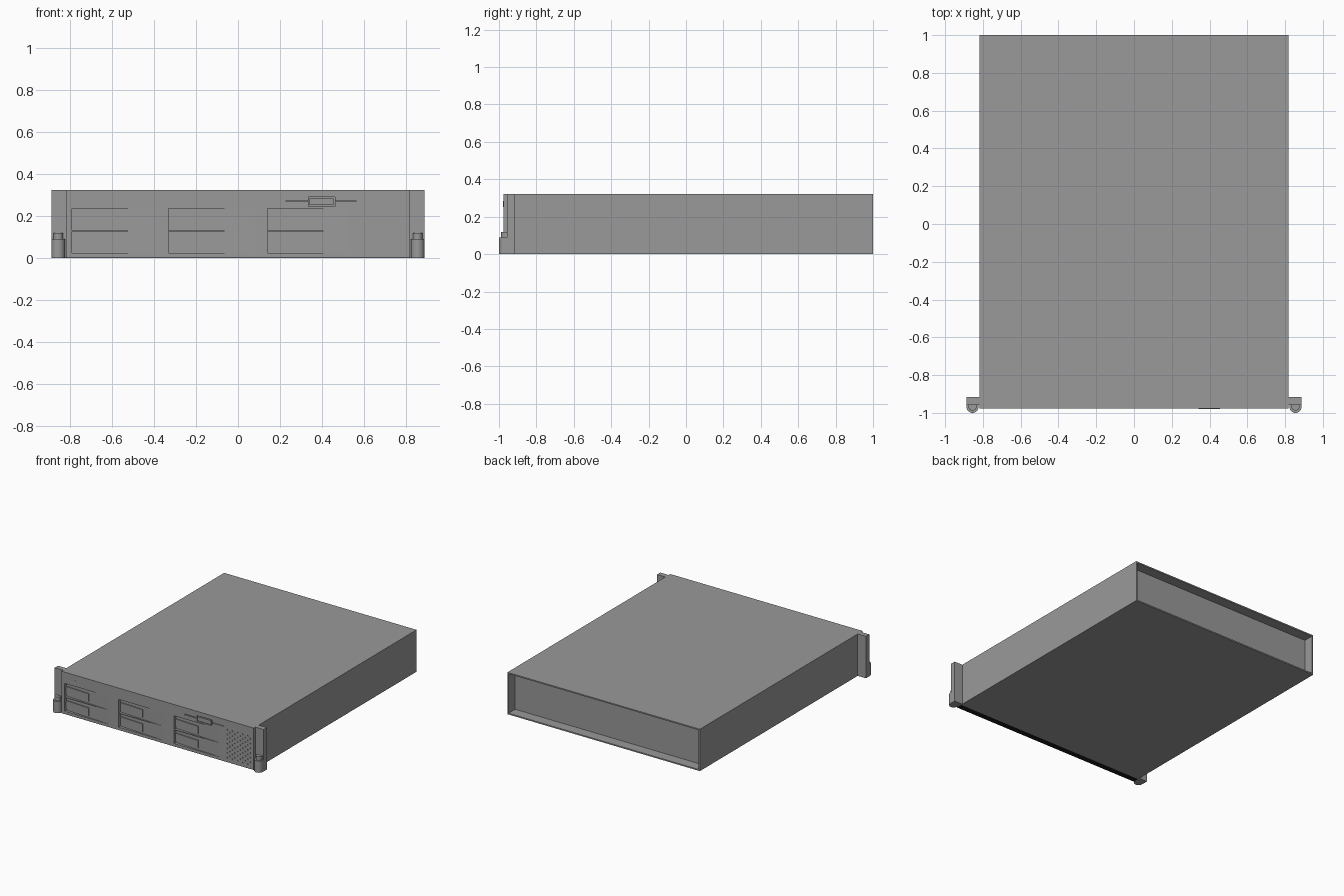
import bpy, bmesh, math
from mathutils import Matrix

if "Cube" in bpy.data.objects:
    bpy.data.objects.remove(bpy.data.objects["Cube"])

FRONT = -0.977   # front surface of the bezel
H = 0.322        # overall height


def material(name, value):
    mat = bpy.data.materials.new(name)
    mat.diffuse_color = (value, value, value, 1)
    mat.use_nodes = True
    mat.node_tree.nodes["Principled BSDF"].inputs["Base Color"].default_value = mat.diffuse_color
    return mat


GREY = material("dark_grey", 0.32)
BLACK = material("black", 0.01)


def finish(bm, name, mat=GREY):
    bmesh.ops.recalc_face_normals(bm, faces=bm.faces[:])
    me = bpy.data.meshes.new(name)
    bm.to_mesh(me)
    bm.free()
    me.materials.append(mat)
    ob = bpy.data.objects.new(name, me)
    bpy.context.collection.objects.link(ob)
    return ob


def add_box(bm, x, y, z):
    m = Matrix.Translation(((x[0] + x[1]) / 2, (y[0] + y[1]) / 2, (z[0] + z[1]) / 2))
    m = m @ Matrix.Diagonal((x[1] - x[0], y[1] - y[0], z[1] - z[0], 1))
    return bmesh.ops.create_cube(bm, size=1, matrix=m)['verts']


def add_prism(bm, outline, z):
    low, high = ([bm.verts.new((px, py, h)) for px, py in outline] for h in z)
    n = len(outline)
    bm.faces.new(low[::-1])
    bm.faces.new(high)
    for i in range(n):
        j = (i + 1) % n
        bm.faces.new((low[i], low[j], high[j], high[i]))


def mirrored(ob):
    mod = ob.modifiers.new("Mirror", 'MIRROR')
    mod.use_axis[0] = True
    return ob


# Chassis with recessed rear panel
bm = bmesh.new()
add_box(bm, (-0.818, 0.818), (-0.93, 1.0), (0, H))
bm.normal_update()
back = [f for f in bm.faces if f.normal.y > 0.9]
bmesh.ops.inset_region(bm, faces=back, thickness=0.014)
ext = bmesh.ops.extrude_face_region(bm, geom=back)
bmesh.ops.delete(bm, geom=back, context='FACES_ONLY')
for v in ext['geom']:
    if isinstance(v, bmesh.types.BMVert):
        v.co.y -= 0.08
finish(bm, "chassis")

# Front bezel with a black underside strip
bm = bmesh.new()
add_box(bm, (-0.818, 0.818), (FRONT, -0.93), (0.002, H))
bezel = finish(bm, "front_bezel")
bm = bmesh.new()
add_box(bm, (-0.818, 0.818), (FRONT, -0.93), (0, 0.002))
finish(bm, "bezel_underside", BLACK)

# Cutters: wedge-shaped drive bays, optical slot, vent holes
COLUMNS = (-0.79, -0.33, 0.14)
ROWS = (0.022, 0.131)
BAY_W, BAY_H, DEPTH = 0.385, 0.104, 0.022
bm = bmesh.new()
for x in COLUMNS:
    for z in ROWS:
        add_prism(bm, [(x, FRONT - 0.01), (x + BAY_W, FRONT - 0.01),
                       (x + BAY_W, FRONT + 0.0005), (x, FRONT + DEPTH)],
                  (z, z + BAY_H))
for x, z in (((0.228, 0.334), (0.267, 0.273)),
             ((0.335, 0.461), (0.245, 0.289)),
             ((0.462, 0.565), (0.267, 0.271))):
    add_box(bm, x, (FRONT - 0.01, FRONT + 0.01), z)
for i in range(10):
    for j in range(13):
        if (i + j) % 2 == 0:
            x, z = 0.59 + i * 0.022, 0.03 + j * 0.018
            add_box(bm, (x, x + 0.008), (FRONT - 0.01, FRONT + 0.006), (z, z + 0.008))
cutter = finish(bm, "bezel_cutter")
cutter.hide_render = True
cut = bezel.modifiers.new("Openings", 'BOOLEAN')
cut.operation = 'DIFFERENCE'
cut.object = cutter
cut.solver = 'EXACT'
bpy.context.view_layer.objects.active = bezel
bpy.ops.object.modifier_apply(modifier=cut.name)
bpy.data.objects.remove(cutter)

# Drive release latches, lying on the sloped bay floors
bm = bmesh.new()
slope = DEPTH / BAY_W
for x in COLUMNS:
    for z in ROWS:
        for v in add_box(bm, (x + 0.002, x + 0.2), (-0.006, 0.004),
                         (z + 0.015, z + 0.075)):
            v.co.y += FRONT + DEPTH - slope * (v.co.x - x)
finish(bm, "drive_latches")

# Optical drive tray front
bm = bmesh.new()
add_box(bm, (0.341, 0.455), (FRONT - 0.002, FRONT + 0.012), (0.251, 0.283))
finish(bm, "optical_drive_tab")

# Status lights
bm = bmesh.new()
for x in (-0.70, -0.665, -0.635, -0.605):
    add_box(bm, (x - 0.003, x + 0.003), (FRONT - 0.001, FRONT + 0.005), (0.274, 0.28))
finish(bm, "status_lights")

# Rack ears
bm = bmesh.new()
add_box(bm, (0.818, 0.888), (-0.957, -0.917), (0, H))
mirrored(finish(bm, "rack_ears"))


# Thumb latches: half-round stepped knobs on the ears
def knob_outline(r, yc):
    arc = [(0.855 + r * math.cos(a), yc + r * math.sin(a))
           for a in (math.pi + math.pi * k / 16 for k in range(17))]
    return [(0.855 + r, -0.955), (0.855 - r, -0.955)] + arc


bm = bmesh.new()
add_prism(bm, knob_outline(0.032, -0.968), (0, 0.09))
add_prism(bm, knob_outline(0.022, -0.966), (0.09, 0.118))
knobs = mirrored(finish(bm, "thumb_latches"))
bpy.context.view_layer.objects.active = knobs
knobs.select_set(True)
bpy.ops.object.shade_smooth_by_angle(angle=math.radians(30))
